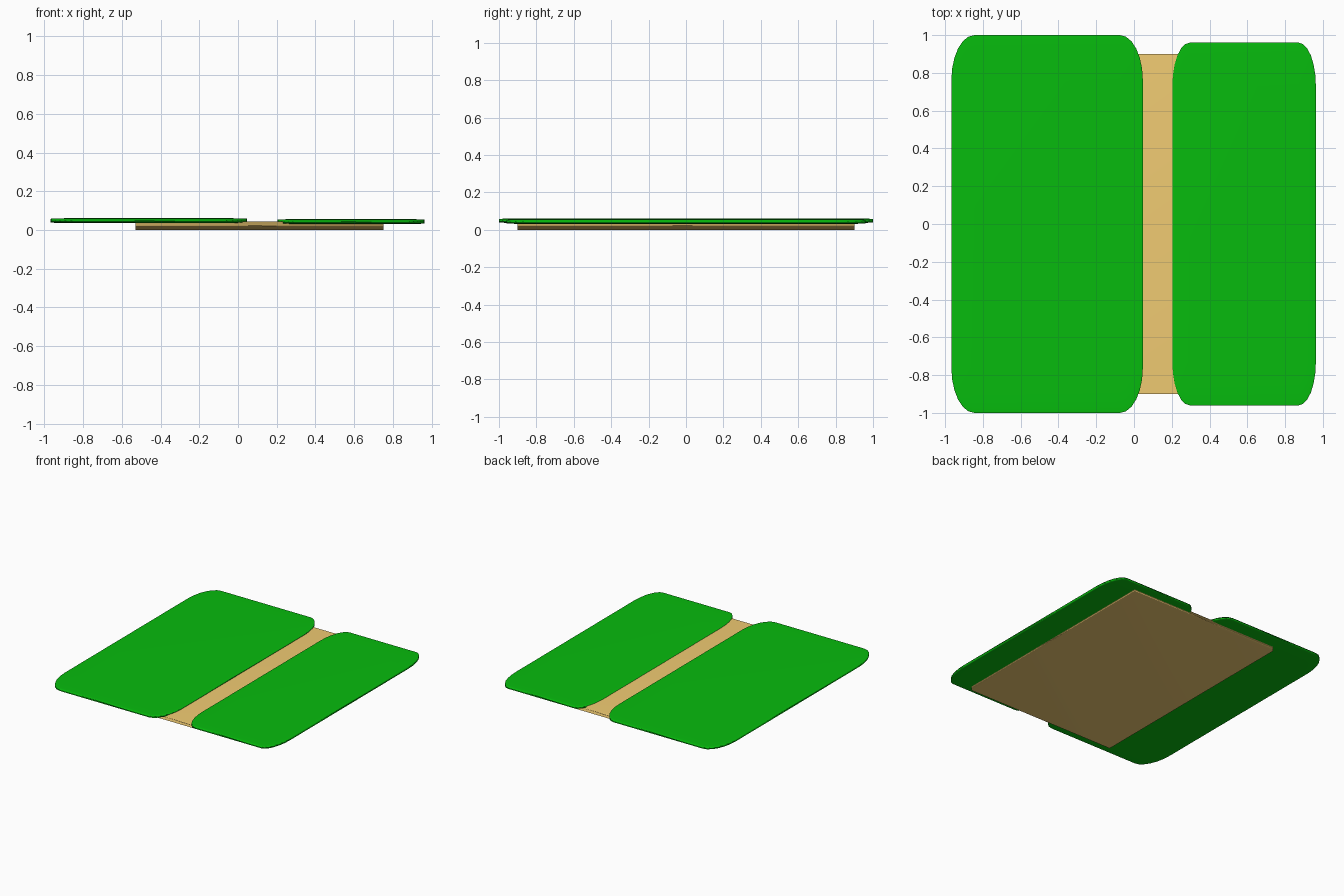
import bpy
import bmesh
from mathutils import Matrix, Vector

if "Cube" in bpy.data.objects:
    bpy.data.objects.remove(bpy.data.objects["Cube"])


def material(name, color):
    mat = bpy.data.materials.new(name)
    mat.diffuse_color = color
    mat.use_nodes = True
    mat.node_tree.nodes["Principled BSDF"].inputs["Base Color"].default_value = mat.diffuse_color
    return mat


def smooth_slab(name, low, high, mat, bevel=0.0):
    """Smooth unit cube, rounded first and then flattened with its normals."""
    low, high = Vector(low), Vector(high)
    size = high - low
    bm = bmesh.new()
    bmesh.ops.create_cube(bm, size=1)
    if bevel:
        bmesh.ops.bevel(bm, geom=bm.edges[:], offset=bevel, segments=6,
                        profile=0.5, affect='EDGES')
    bmesh.ops.recalc_face_normals(bm, faces=bm.faces)
    for face in bm.faces:
        face.smooth = True
    bm.normal_update()
    normals = [Vector((v.normal.x / size.x, v.normal.y / size.y,
                       v.normal.z / size.z)).normalized() for v in bm.verts]
    bm.transform(Matrix.Translation((low + high) / 2) @ Matrix.Diagonal((*size, 1)))
    mesh = bpy.data.meshes.new(name)
    bm.to_mesh(mesh)
    bm.free()
    mesh.normals_split_custom_set_from_vertices(normals)
    mesh.materials.append(mat)
    obj = bpy.data.objects.new(name, mesh)
    bpy.context.collection.objects.link(obj)
    return obj


green = material("grass_green", (0.002, 0.50, 0.004, 1))
sand = material("sand", (0.88, 0.60, 0.17, 1))

# Flat sand base, visible as the path between the lawns
smooth_slab("sand_path", (-0.53, -0.9, 0), (0.75, 0.9, 0.045), sand)

# Rounded grass slabs on either side of the path
smooth_slab("grass_left", (-0.967, -1.0, 0.036), (0.047, 1.0, 0.061), green, 0.12)
smooth_slab("grass_right", (0.203, -0.96, 0.031), (0.963, 0.96, 0.056), green, 0.12)
